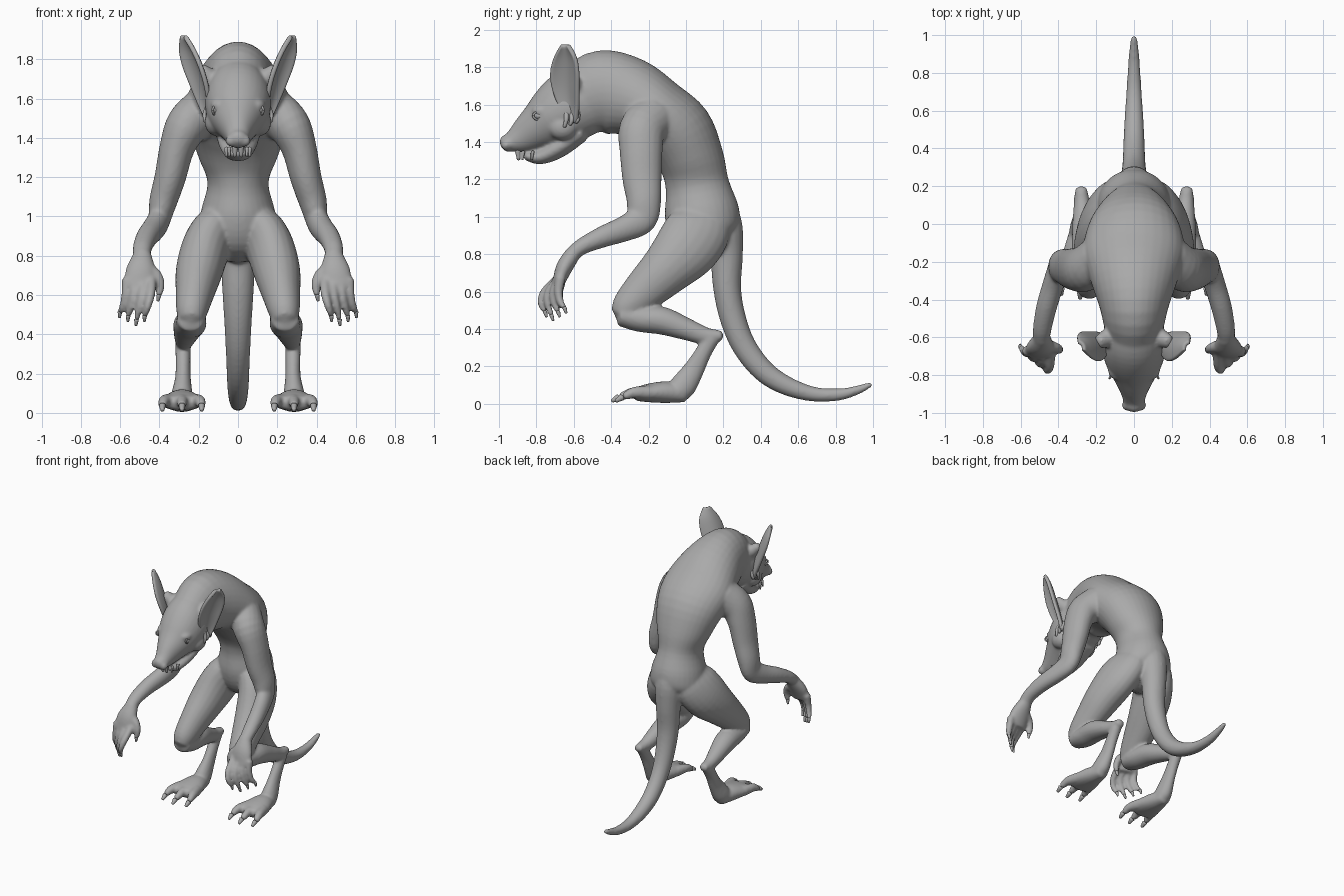
import bpy, bmesh, math
from mathutils import Vector

cube = bpy.data.objects.get("Cube")
if cube:
    bpy.data.objects.remove(cube, do_unlink=True)


def material(name, colour):
    mat = bpy.data.materials.new(name)
    mat.use_nodes = True
    mat.diffuse_color = colour
    mat.node_tree.nodes["Principled BSDF"].inputs["Base Color"].default_value = colour
    return mat


GREY = material("plain grey", (0.4, 0.4, 0.4, 1))


def resample(rows, steps):
    """Smooth spline through the stations of a part."""
    rows = [Vector(r) for r in rows]
    out = []
    for i in range(len(rows) - 1):
        b, c = rows[i], rows[i + 1]
        a = rows[i - 1] if i else b * 2 - c
        d = rows[i + 2] if i + 2 < len(rows) else c * 2 - b
        for s in range(steps):
            t = s / steps
            out.append(b + (c - a) * (t / 2) + (a * 2 - b * 5 + c * 4 - d) * (t * t / 2)
                       + (b * 3 - a - c * 3 + d) * (t ** 3 / 2))
    return out + [rows[-1]]


def tube(bm, stations, side=1, sides=20, steps=4):
    """Loft ellipses; a station is x, y, z, half width, half depth."""
    rows = resample(stations, steps)
    centres = [Vector((r[0] * side, r[1], r[2])) for r in rows]
    rings, faces, last = [], [], len(rows) - 1
    for i, row in enumerate(rows):
        along = (centres[min(i + 1, last)] - centres[max(i - 1, 0)]).normalized()
        across = Vector((1, 0, 0)) - along * along.x
        across.normalize()
        up = along.cross(across)
        w, d = max(row[3], 0.002), max(row[4], 0.002)
        ring = []
        for k in range(sides):
            a = math.tau * k / sides
            ring.append(bm.verts.new(centres[i] + across * (w * math.cos(a)) + up * (d * math.sin(a))))
        rings.append(ring)
        if i in (0, last):
            tip = centres[i] + along * (min(w, d) * (0.5 if i else -0.5))
            pole = bm.verts.new(tip)
            faces += [bm.faces.new((ring[k - 1], ring[k], pole)) for k in range(sides)]
    for lower, upper in zip(rings, rings[1:]):
        for k in range(sides):
            faces.append(bm.faces.new((lower[k - 1], lower[k], upper[k], upper[k - 1])))
    bmesh.ops.recalc_face_normals(bm, faces=faces)


def digit(bm, points, radius, side):
    """Finger or toe from plain points, tapering to the tip."""
    n = len(points)
    sizes = [radius * (1 - 0.45 * i / (n - 1)) for i in range(n)]
    tube(bm, [(*p, r, r) for p, r in zip(points, sizes)], side, 12, 4)


def ball(bm, centre, scale):
    made = bmesh.ops.create_uvsphere(bm, u_segments=20, v_segments=12, radius=1)["verts"]
    for v in made:
        v.co = Vector([c + p * s for c, p, s in zip(centre, v.co, scale)])


def finish(bm, name, modifiers=()):
    mesh = bpy.data.meshes.new(name)
    bm.to_mesh(mesh)
    bm.free()
    mesh.materials.append(GREY)
    obj = bpy.data.objects.new(name, mesh)
    bpy.context.collection.objects.link(obj)
    bpy.context.view_layer.objects.active = obj
    for kind, settings in modifiers:
        mod = obj.modifiers.new(kind.title(), kind)
        for key, value in settings.items():
            setattr(mod, key, value)
        bpy.ops.object.modifier_apply(modifier=mod.name)
    obj.data.polygons.foreach_set("use_smooth", [True] * len(obj.data.polygons))
    return obj


# Hunched torso and neck
body = bmesh.new()
tube(body, [(0, .14, .80, .10, .09), (0, .105, .90, .19, .18), (0, .085, 1.02, .19, .2),
            (0, .06, 1.17, .155, .17), (0, .03, 1.3, .2, .175), (0, -.045, 1.45, .25, .195),
            (0, -.16, 1.555, .27, .19), (0, -.3, 1.64, .23, .21), (0, -.45, 1.665, .18, .225),
            (0, -.58, 1.62, .15, .185)], sides=32)

# Head, lower jaw and nose
tube(body, [(0, -.52, 1.64, .15, .19), (0, -.62, 1.59, .17, .19), (0, -.72, 1.525, .155, .16),
            (0, -.8, 1.475, .115, .12), (0, -.88, 1.425, .075, .085), (0, -.94, 1.395, .055, .052),
            (0, -.975, 1.38, .04, .035)], sides=32)
tube(body, [(0, -.56, 1.45, .12, .05), (0, -.68, 1.37, .1, .055), (0, -.78, 1.32, .07, .04),
            (0, -.86, 1.325, .045, .022)], sides=24)
ball(body, (0, -.96, 1.4), (.048, .038, .04))

# Tail, rooted high on the rump
tube(body, [(0, .12, 1.1, .1, .1), (0, .185, .96, .11, .115), (0, .215, .8, .09, .09),
            (0, .22, .62, .08, .075), (0, .25, .46, .07, .07), (0, .31, .31, .062, .065),
            (0, .41, .18, .057, .06), (0, .53, .1, .052, .052), (0, .68, .052, .042, .04),
            (0, .82, .05, .033, .032), (0, .92, .075, .026, .024), (0, .992, .105, .016, .014)])

claws = bmesh.new()
for side in (1, -1):
    # Nostril wing, brow and cheek
    ball(body, (side * .035, -.96, 1.385), (.03, .03, .03))
    ball(body, (side * .095, -.765, 1.565), (.045, .06, .035))
    ball(body, (side * .11, -.66, 1.48), (.06, .08, .07))

    # Fleshy root joining ear and skull
    tube(body, [(.06, -.57, 1.68, .05, .06), (.13, -.6, 1.7, .05, .055), (.19, -.625, 1.75, .03, .035)], side)

    # Arm with bent elbow
    tube(body, [(.18, -.18, 1.53, .12, .13), (.26, -.235, 1.46, .11, .125), (.31, -.24, 1.35, .09, .115),
                (.345, -.235, 1.2, .08, .105), (.38, -.225, 1.08, .072, .092), (.4, -.24, .99, .058, .085),
                (.427, -.32, .94, .057, .07), (.463, -.44, .895, .055, .058), (.485, -.55, .845, .05, .045),
                (.49, -.61, .80, .045, .04)], side)

    # Hand with four fingers and a thumb
    tube(body, [(.485, -.6, .81, .045, .042), (.495, -.65, .73, .075, .045), (.505, -.685, .64, .08, .032)], side)
    for k in range(4):
        base, back, drop = .44 + .042 * k, .035 * k, .02 * abs(k - 1)
        tip = (base + .035, -.755 + back, .475 + drop)
        digit(body, [(base, -.67, .68), (base + .005, -.755 + back * .7, .6), (base + .02, -.775 + back, .54), tip],
              .028, side)
        digit(claws, [tip, (tip[0] + .002, tip[1] + .01, tip[2] - .03)], .012, side)
    digit(body, [(.46, -.64, .74), (.412, -.655, .7), (.395, -.665, .65), (.402, -.67, .6)], .032, side)
    digit(claws, [(.402, -.67, .6), (.408, -.665, .57)], .013, side)

    # Thigh, shin and raised heel
    tube(body, [(.09, .09, 1.0, .09, .15), (.125, .06, .92, .115, .175), (.168, -.005, .825, .122, .172),
                (.2, -.11, .715, .118, .14), (.22, -.22, .61, .098, .115), (.235, -.31, .52, .08, .09),
                (.24, -.35, .47, .06, .06)], side)
    tube(body, [(.24, -.35, .475, .07, .06), (.24, -.25, .455, .08, .07), (.25, -.13, .445, .08, .075),
                (.265, 0, .4, .062, .06), (.275, .1, .365, .045, .047), (.28, .19, .365, .032, .027)], side)
    tube(body, [(.28, .135, .35, .04, .045), (.28, .09, .27, .038, .045), (.28, .04, .18, .04, .057),
                (.285, -.02, .09, .055, .07), (.285, -.06, .055, .06, .045)], side)

    # Foot with three clawed toes
    tube(body, [(.285, 0, .05, .045, .042), (.285, -.1, .062, .078, .058), (.285, -.2, .058, .105, .05),
                (.285, -.27, .05, .105, .035)], side)
    for k in (-1, 0, 1):
        x, y = .285 + .1 * k, -.33 - .02 * (1 - abs(k))
        digit(body, [(.285 + .065 * k, -.2, .06), (x - .01 * k, -.28, .06), (x, y, .038)], .04, side)
        digit(claws, [(x, y - .01, .036), (x, y - .045, .015)], .018, side)

finish(body, "body", [("REMESH", {"mode": "VOXEL", "voxel_size": .009}),
                      ("SMOOTH", {"factor": .5, "iterations": 10})])
finish(claws, "claws")

# Curled leaf-shaped ears, opening forward and outward
for side, label in ((1, "left"), (-1, "right")):
    ear = bmesh.new()
    rows = resample([(.15, -.61, 1.5, .025), (.165, -.62, 1.58, .05), (.19, -.635, 1.68, .07),
                     (.22, -.64, 1.77, .075), (.25, -.64, 1.85, .058), (.278, -.645, 1.92, .018)], 4)
    lines = []
    for x, y, z, half in rows:
        line = []
        for k in range(13):
            v = k / 6 - 1
            curl = half * .45 * (v * v - .4)
            line.append(ear.verts.new((side * (x + .6 * half * v + curl), y + half * v - curl * .6, z)))
        lines.append(line)
    for lower, upper in zip(lines, lines[1:]):
        for k in range(12):
            ear.faces.new((lower[k], lower[k + 1], upper[k + 1], upper[k]))
    bmesh.ops.recalc_face_normals(ear, faces=ear.faces[:])
    finish(ear, label + "_ear", [("SOLIDIFY", {"thickness": .024, "offset": 0}),
                                 ("SUBSURF", {"levels": 1})])

    # Ragged tufts under the ear
    tufts = bmesh.new()
    for k in range(3):
        y = -.64 + .03 * k
        digit(tufts, [(.15, y, 1.56), (.168, y, 1.52), (.165, y - .01, 1.48 + .012 * k)], .016, side)
    finish(tufts, label + "_ear_tufts")

    # Eye and eyelid
    eye = bmesh.new()
    ball(eye, (side * .115, -.785, 1.54), (.018, .028, .018))
    finish(eye, label + "_eye")
    lid = bmesh.new()
    ring = [(.115 + .014 * math.cos(a), -.785 - .032 * math.cos(a), 1.54 + .022 * math.sin(a))
            for a in [math.tau * k / 16 for k in range(17)]]
    tube(lid, [(*p, .006, .006) for p in ring], side, 8, 1)
    finish(lid, label + "_eyelid")

# Front teeth and fangs
teeth = bmesh.new()
for side in (1, -1):
    digit(teeth, [(.015, -.9, 1.36), (.016, -.895, 1.305)], .016, side)
    for x, y in ((.045, -.87), (.06, -.82)):
        digit(teeth, [(x, y, 1.35), (x, y - .005, 1.305)], .01, side)
finish(teeth, "teeth")
